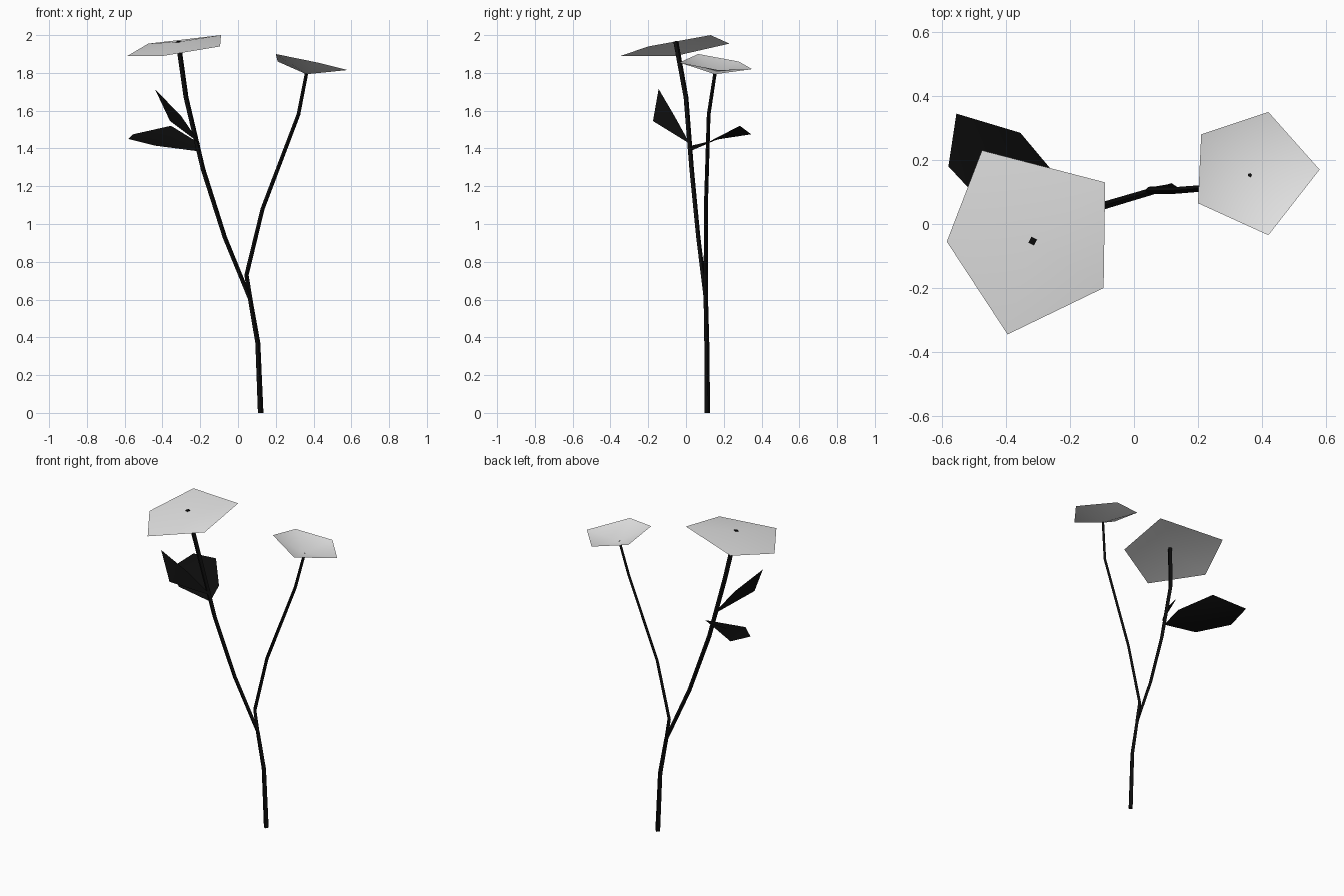
import bpy
from mathutils import Vector

if "Cube" in bpy.data.objects:
    bpy.data.objects.remove(bpy.data.objects["Cube"])


def make_material(name, value):
    mat = bpy.data.materials.new(name)
    mat.use_nodes = True
    colour = (value, value, value, 1)
    mat.diffuse_color = colour
    mat.node_tree.nodes["Principled BSDF"].inputs["Base Color"].default_value = colour
    return mat


PETAL = make_material("pale grey", 0.8)
STEM = make_material("near black", 0.004)


def stem(name, points, r_start, r_end):
    """Four-sided tapered tube along a polyline, turned into a mesh."""
    curve = bpy.data.curves.new(name, 'CURVE')
    curve.dimensions = '3D'
    curve.bevel_depth = 1.0
    curve.bevel_resolution = 0
    curve.use_fill_caps = True
    spline = curve.splines.new('POLY')
    spline.points.add(len(points) - 1)
    for i, (p, co) in enumerate(zip(spline.points, points)):
        p.co = (*co, 1)
        p.radius = r_start + (r_end - r_start) * i / (len(points) - 1)
    curve.materials.append(STEM)
    obj = bpy.data.objects.new(name, curve)
    bpy.context.collection.objects.link(obj)
    bpy.ops.object.select_all(action='DESELECT')
    obj.select_set(True)
    bpy.context.view_layer.objects.active = obj
    bpy.ops.object.convert(target='MESH')
    for poly in bpy.context.object.data.polygons:
        poly.use_smooth = False


def blade(name, rim, material, centre=None):
    """Thin sheet fanned from its centre to a counter-clockwise rim."""
    if centre is None:
        centre = sum((Vector(p) for p in rim), Vector()) / len(rim)
    n = len(rim)
    faces = [(n, i, (i + 1) % n) for i in range(n)]
    mesh = bpy.data.meshes.new(name)
    mesh.from_pydata([*rim, tuple(centre)], [], faces)
    mesh.materials.append(material)
    for poly in mesh.polygons:
        poly.use_smooth = True
    obj = bpy.data.objects.new(name, mesh)
    bpy.context.collection.objects.link(obj)


# Trunk and its two branches
FORK = (0.065, 0.105, 0.60)
stem("trunk", [(0.12, 0.113, 0), (0.105, 0.11, 0.37), FORK], 0.015, 0.012)
stem("right_branch", [FORK, (-0.07, 0.065, 0.93), (-0.185, 0.03, 1.29),
                      (-0.275, 0.0, 1.67), (-0.317, -0.054, 1.967)], 0.011, 0.014)
stem("left_branch", [FORK, (0.045, 0.105, 0.73), (0.13, 0.105, 1.08),
                     (0.32, 0.12, 1.58), (0.362, 0.153, 1.795)], 0.012, 0.009)

# Flower heads: one slightly domed, one slightly cupped
blade("large_flower", [(-0.585, -0.055, 1.89), (-0.395, -0.345, 1.89),
                       (-0.095, -0.20, 1.94), (-0.09, 0.13, 2.0),
                       (-0.475, 0.23, 1.955)], PETAL, (-0.317, -0.054, 1.964))
blade("small_flower", [(0.20, 0.065, 1.90), (0.42, -0.035, 1.855),
                       (0.58, 0.17, 1.815), (0.42, 0.35, 1.82),
                       (0.21, 0.28, 1.86)], PETAL, (0.362, 0.153, 1.793))

# Leaves on the right branch
blade("lower_leaf", [(-0.21, 0.02, 1.385), (-0.225, 0.13, 1.44),
                     (-0.355, 0.285, 1.52), (-0.555, 0.345, 1.475),
                     (-0.58, 0.18, 1.45), (-0.44, 0.03, 1.415)], STEM)
blade("upper_leaf", [(-0.20, 0.02, 1.425), (-0.30, -0.06, 1.57),
                     (-0.44, -0.145, 1.715), (-0.36, -0.175, 1.545)], STEM)
